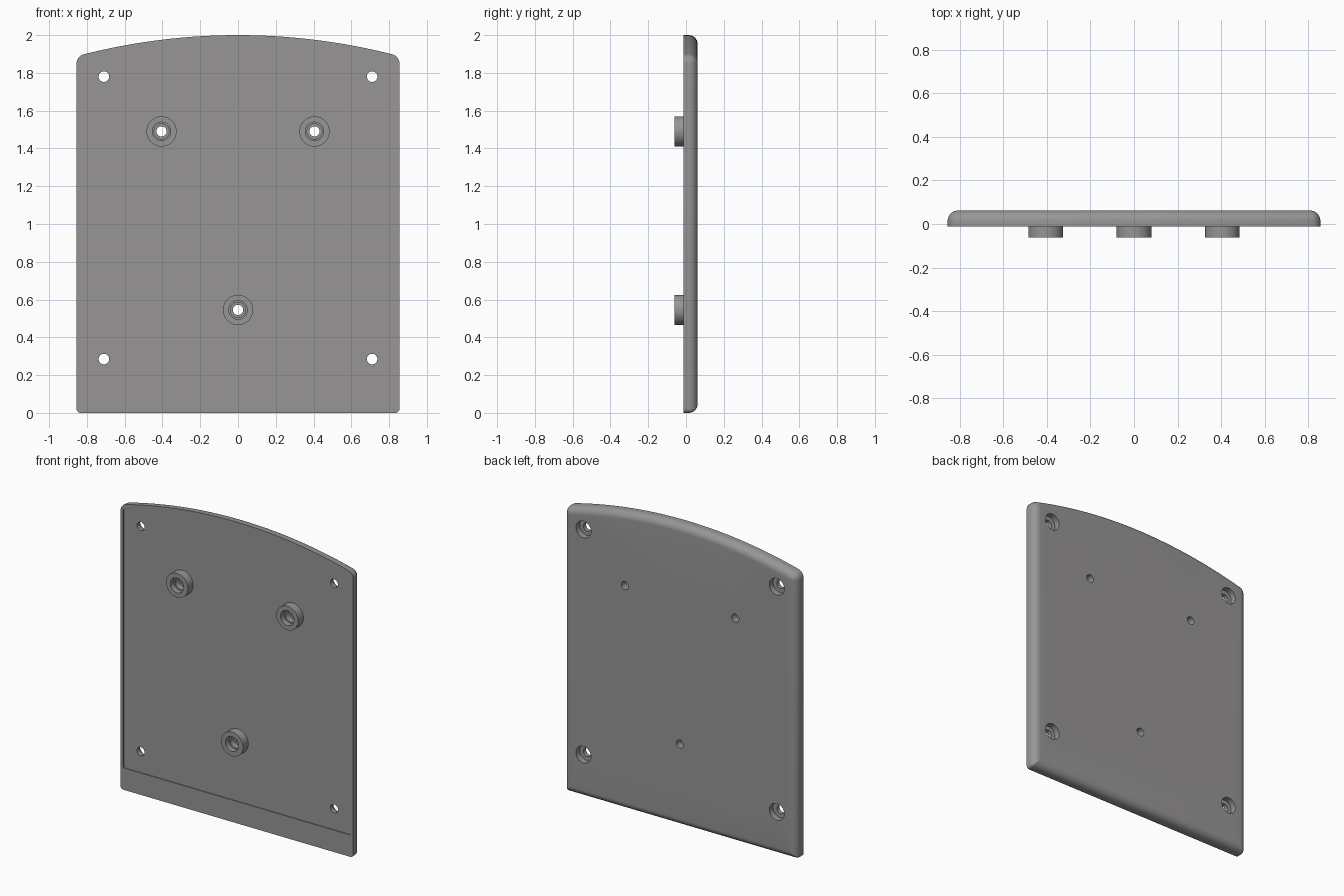
import bpy, bmesh, math
from mathutils import Matrix, Vector

if "Cube" in bpy.data.objects:
    bpy.data.objects.remove(bpy.data.objects["Cube"])

grey = bpy.data.materials.new("warm grey")
grey.diffuse_color = (0.31, 0.30, 0.30, 1)
grey.use_nodes = True
grey.node_tree.nodes["Principled BSDF"].inputs["Base Color"].default_value = grey.diffuse_color

HALF, ARC_R, TOP = 0.855, 3.33, 2.0
FRONT, BACK, BOSS_FRONT = -0.012, 0.062, -0.062
FILLET, RECESS = 0.048, 0.006


def outline(d, bottom=0.0):
    """Arched outline inset by d, as (x, z) points, anticlockwise."""
    x, big = HALF - d, ARC_R - d
    rt, rb = max(0.05 - d, 0.002), max(0.022 - d, 0.002)
    cz = TOP - ARC_R
    zt = cz + math.sqrt((big - rt) ** 2 - (x - rt) ** 2)
    end = math.atan2(zt - cz, x - rt)
    half = []
    for i in range(7):      # lower corner
        a = -math.pi / 2 + math.pi / 2 * i / 6
        half.append((x - rb + rb * math.cos(a), bottom + d + rb + rb * math.sin(a)))
    for i in range(9):      # upper corner
        a = end * i / 8
        half.append((x - rt + rt * math.cos(a), zt + rt * math.sin(a)))
    for i in range(1, 20):  # arched top, up to the middle
        a = end + (math.pi / 2 - end) * i / 20
        half.append((big * math.cos(a), cz + big * math.sin(a)))
    return half + [(0, cz + big)] + [(-px, pz) for px, pz in reversed(half)]


def finish(name, bm):
    bmesh.ops.recalc_face_normals(bm, faces=bm.faces)
    me = bpy.data.meshes.new(name)
    bm.to_mesh(me)
    bm.free()
    me.materials.append(grey)
    ob = bpy.data.objects.new(name, me)
    bpy.context.collection.objects.link(ob)
    return ob


def loft(name, layers):
    """Solid through a list of (y, outline) layers."""
    bm = bmesh.new()
    rings = [[bm.verts.new((x, y, z)) for x, z in pts] for y, pts in layers]
    for a, b in zip(rings, rings[1:]):
        for i in range(len(a)):
            j = (i + 1) % len(a)
            bm.faces.new((a[i], a[j], b[j], b[i]))
    bm.faces.new(rings[0])
    bm.faces.new(rings[-1])
    return finish(name, bm)


def cylinder(name, x, z, r, y0, y1, seg=40):
    bm = bmesh.new()
    m = Matrix.Translation(Vector((x, (y0 + y1) / 2, z))) @ Matrix.Rotation(math.pi / 2, 4, 'X')
    bmesh.ops.create_cone(bm, cap_ends=True, segments=seg, radius1=r, radius2=r,
                          depth=y1 - y0, matrix=m)
    return finish(name, bm)


def boolean(target, tool, op='DIFFERENCE'):
    mod = target.modifiers.new(op.lower(), 'BOOLEAN')
    mod.operation, mod.solver, mod.object = op, 'EXACT', tool
    bpy.context.view_layer.objects.active = target
    bpy.ops.object.modifier_apply(modifier=mod.name)
    bpy.data.objects.remove(tool)


# Plate with rounded rear edge
layers = [(FRONT, outline(0))]
for i in range(9):
    a = math.pi / 2 * i / 8
    layers.append((BACK - FILLET + FILLET * math.sin(a), outline(FILLET * (1 - math.cos(a)))))
plate = loft("plate", layers)

# Shallow front recess, leaving a thin rim and a bottom band
pocket = outline(0.02, 0.125)
boolean(plate, loft("recess_cutter", [(FRONT - 0.05, pocket), (FRONT + RECESS, pocket)]))

# Corner screw holes, counterbored from the back
for x in (-0.71, 0.71):
    for z in (0.285, 1.78):
        boolean(plate, cylinder("hole_cutter", x, z, 0.028, -0.2, 0.2))
        boolean(plate, cylinder("hole_cutter", x, z, 0.055, 0.022, 0.2))

# Front bosses with stepped through holes
for x, z in ((-0.405, 1.49), (0.405, 1.49), (0, 0.545)):
    boolean(plate, cylinder("boss", x, z, 0.08, BOSS_FRONT, 0.02, 48), 'UNION')
    boolean(plate, cylinder("bore_cutter", x, z, 0.049, -0.2, -0.025))
    boolean(plate, cylinder("bore_cutter", x, z, 0.040, -0.2, 0.015))
    boolean(plate, cylinder("bore_cutter", x, z, 0.027, -0.2, 0.2))

plate.name = "mounting_plate"
bpy.ops.object.select_all(action='DESELECT')
plate.select_set(True)
bpy.context.view_layer.objects.active = plate
bpy.ops.object.shade_smooth_by_angle(angle=math.radians(30))
